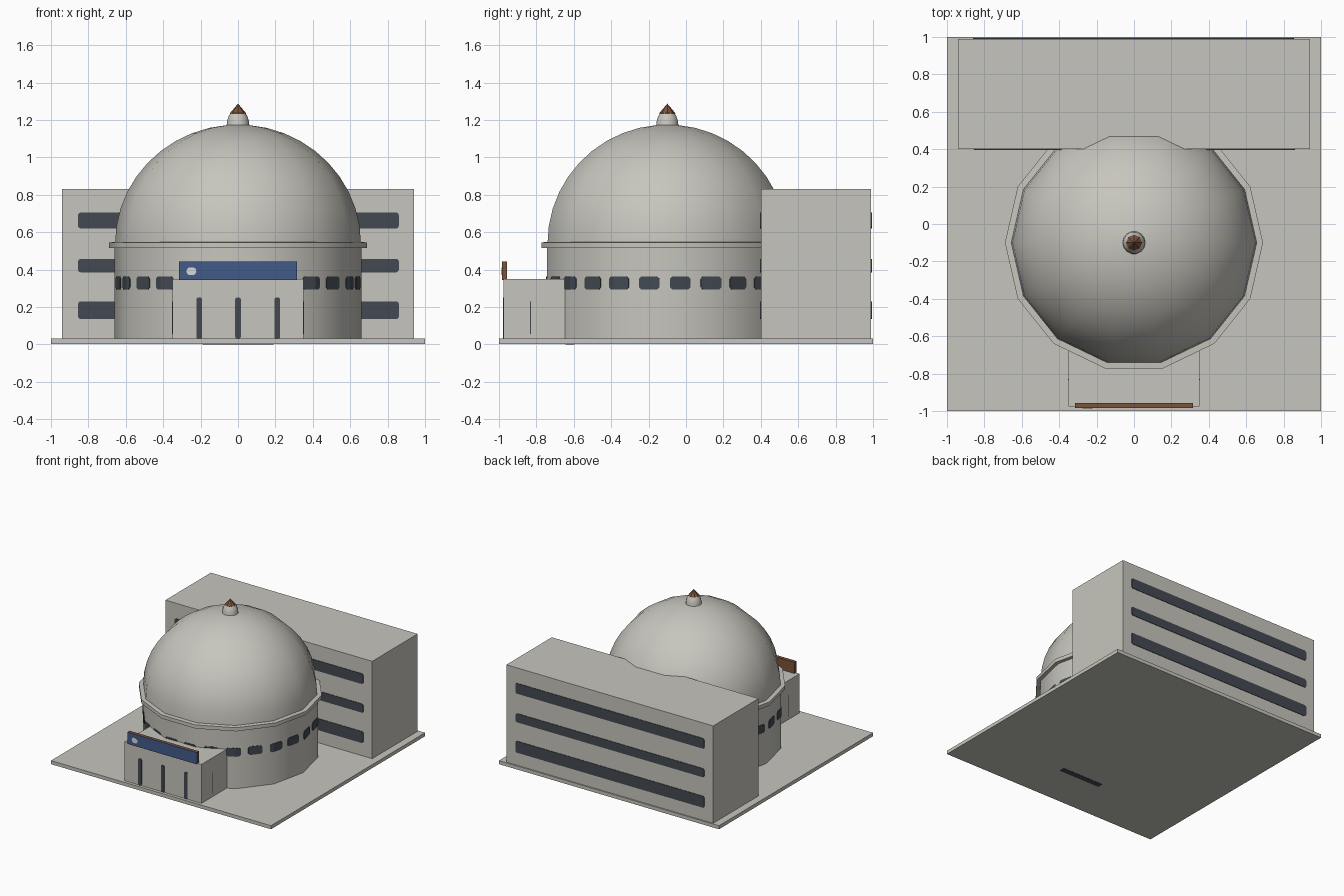
import bpy, bmesh, math
from math import sin, cos, pi, radians

if "Cube" in bpy.data.objects:
    bpy.data.objects.remove(bpy.data.objects["Cube"])

SIDES = 14          # sides of drum, ring and dome
CY = -0.1           # y of the dome axis


def material(name, rgb):
    m = bpy.data.materials.new(name)
    m.diffuse_color = (*rgb, 1)
    m.use_nodes = True
    m.node_tree.nodes["Principled BSDF"].inputs["Base Color"].default_value = m.diffuse_color
    return m


STONE = material("pale_stone", (0.57, 0.56, 0.51))
GLASS = material("dark_glass", (0.056, 0.068, 0.085))
BLUE = material("sign_blue", (0.055, 0.105, 0.255))
BROWN = material("brown_metal", (0.20, 0.084, 0.045))
WHITE = material("off_white", (0.68, 0.70, 0.72))


def finish(name, bm, *mats, smooth=False):
    bmesh.ops.recalc_face_normals(bm, faces=bm.faces)
    me = bpy.data.meshes.new(name)
    bm.to_mesh(me)
    bm.free()
    ob = bpy.data.objects.new(name, me)
    bpy.context.collection.objects.link(ob)
    for m in mats:
        me.materials.append(m)
    if smooth:
        bpy.ops.object.select_all(action='DESELECT')
        ob.select_set(True)
        bpy.context.view_layer.objects.active = ob
        bpy.ops.object.shade_smooth_by_angle(angle=radians(35))
    return ob


def box(name, x0, x1, y0, y1, z0, z1, *mats):
    bm = bmesh.new()
    bmesh.ops.create_cube(bm, size=1)
    for v in bm.verts:
        v.co = ((x0 + x1) / 2 + v.co.x * (x1 - x0),
                (y0 + y1) / 2 + v.co.y * (y1 - y0),
                (z0 + z1) / 2 + v.co.z * (z1 - z0))
    return finish(name, bm, *mats)


def lathe(name, profile, mat, sides=SIDES):
    """Revolve (radius, z) points about the dome axis; zero radius makes a pole."""
    bm = bmesh.new()
    rings = []
    for r, z in profile:
        n = 1 if r < 1e-6 else sides
        rings.append([bm.verts.new((r * cos(2 * pi * i / sides),
                                    CY + r * sin(2 * pi * i / sides), z)) for i in range(n)])
    for a, b in zip(rings, rings[1:]):
        for i in range(sides):
            j = (i + 1) % sides
            if len(b) == 1:
                bm.faces.new((a[i], a[j], b[0]))
            else:
                bm.faces.new((a[i], a[j], b[j], b[i]))
    for ring in (rings[0], rings[-1]):
        if len(ring) > 1:
            bm.faces.new(ring)
    return finish(name, bm, mat, smooth=True)


def plate(name, x0, x1, z0, z1, y, r, mat, thick=0.008):
    """Thin rounded plate facing along y, half sunk in the wall."""
    bm = bmesh.new()
    pts = []
    for cx, cz, a0 in ((x1 - r, z1 - r, 0), (x0 + r, z1 - r, 90),
                       (x0 + r, z0 + r, 180), (x1 - r, z0 + r, 270)):
        for k in range(5):
            a = radians(a0 + k * 22.5)
            pts.append((cx + r * cos(a), cz + r * sin(a)))
    f = bm.faces.new([bm.verts.new((px, y - thick / 2, pz)) for px, pz in pts])
    bmesh.ops.remove_doubles(bm, verts=bm.verts, dist=1e-5)
    ext = bmesh.ops.extrude_face_region(bm, geom=list(bm.faces))
    for v in ext["geom"]:
        if isinstance(v, bmesh.types.BMVert):
            v.co.y += thick
    return finish(name, bm, mat)


# Ground slab, with the dark strip on its underside
box("base_slab", -1, 1, -1, 1, 0.001, 0.03, STONE)
box("underside_strip", -0.19, 0.19, -0.645, -0.595, 0, 0.004, GLASS)

# Rear office block with window bands front and back
box("rear_block", -0.94, 0.94, 0.4, 0.99, 0.03, 0.83, STONE)
for i, (z0, z1) in enumerate(((0.135, 0.23), (0.385, 0.457), (0.62, 0.705))):
    plate(f"front_window_band_{i}", -0.855, 0.86, z0, z1, 0.4, 0.015, GLASS)
    plate(f"back_window_band_{i}", -0.86, 0.855, z0, z1, 0.99, 0.015, GLASS)

# Drum, cornice ring and dome
R = 0.66
lathe("drum", [(R, 0.03), (R, 0.525)], STONE)
lathe("cornice_ring", [(0.65, 0.515), (0.69, 0.515), (0.69, 0.545), (0.65, 0.548)], STONE)
dome = [(0.657 * cos(a), 0.54 + 0.635 * sin(a)) for a in (radians(85 * k / 10) for k in range(11))]
lathe("dome", dome + [(0, 1.176)], STONE)

# Lantern and pointed finial
lathe("lantern", [(0.062, 1.16), (0.058, 1.195), (0.05, 1.22), (0.037, 1.24)], STONE)
lathe("finial", [(0.034, 1.228), (0.043, 1.236), (0, 1.287)], BROWN, sides=8)


# Ring of drum windows, each strip following the faceted wall
STEP = 2 * pi / SIDES


def wall_radius(a):
    return R * cos(STEP / 2) / cos(a % STEP - STEP / 2)


bm = bmesh.new()
for side in (-1, 1):
    for k in range(10):
        mid = radians(-90 + side * (7.4 + 14.8 * k))
        half = radians(4.9)
        angles = [(mid - half, 0.022), (mid - half * 0.8, 0.034), (mid + half * 0.8, 0.034), (mid + half, 0.022)]
        corner = round(mid / STEP) * STEP
        if abs(corner - mid) < half * 0.78:
            angles.append((corner, 0.034))
        cols = []
        for a, h in sorted(angles):
            r = wall_radius(a) + 0.004
            cols.append([bm.verts.new((q * cos(a), CY + q * sin(a), 0.328 + s * h))
                         for q, s in ((r, -1), (r, 1), (r - 0.008, 1), (r - 0.008, -1))])
        for a, b in zip(cols, cols[1:]):
            for i in range(4):
                j = (i + 1) % 4
                bm.faces.new((a[i], a[j], b[j], b[i]))
        bm.faces.new(cols[0])
        bm.faces.new(cols[-1])
finish("drum_windows", bm, GLASS)

# Entrance block with narrow door slots
box("entrance_block", -0.35, 0.35, -0.975, -0.6, 0.03, 0.35, STONE)
for i, x in enumerate((-0.207, 0, 0.21)):
    plate(f"door_slot_{i}", x - 0.015, x + 0.015, 0.03, 0.25, -0.975, 0.01, GLASS)
for s, n in ((-1, "left"), (1, "right")):
    box(f"{n}_side_slot", s * 0.35 - 0.002, s * 0.35 + 0.002, -0.834, -0.829, 0.055, 0.23, GLASS)

# Sign board: brown with a blue front face and a pale spot
sign = box("sign_board", -0.315, 0.315, -0.985, -0.956, 0.345, 0.442, BROWN, BLUE)
for f in sign.data.polygons:
    f.material_index = 1 if f.normal.y < -0.5 else 0
plate("sign_spot", -0.275, -0.223, 0.37, 0.412, -0.985, 0.02, WHITE, thick=0.004)
